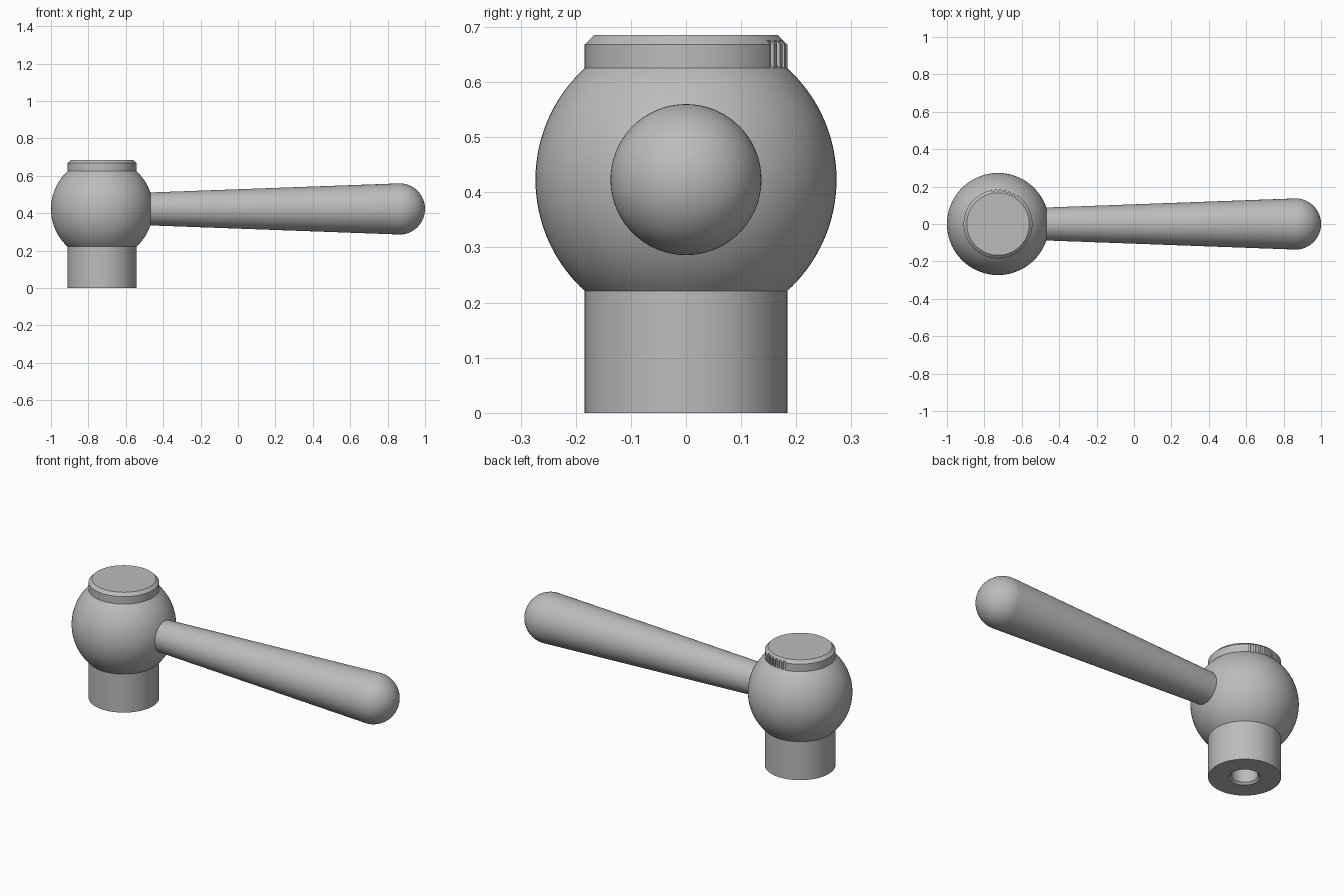
import bpy, bmesh, math

if "Cube" in bpy.data.objects:
    bpy.data.objects.remove(bpy.data.objects["Cube"], do_unlink=True)

HUB_X, BALL_Z, BALL_R, NECK_R = -0.727, 0.423, 0.273, 0.184

grey = bpy.data.materials.new("machined grey")
grey.diffuse_color = (0.5, 0.5, 0.5, 1)
grey.use_nodes = True
grey.node_tree.nodes["Principled BSDF"].inputs["Base Color"].default_value = (0.5, 0.5, 0.5, 1)


def finish(name, bm, location, rotation=(0, 0, 0)):
    """Clean the mesh, make the object and shade it smooth with sharp edges."""
    bmesh.ops.remove_doubles(bm, verts=bm.verts, dist=1e-5)
    bmesh.ops.recalc_face_normals(bm, faces=bm.faces)
    mesh = bpy.data.meshes.new(name)
    bm.to_mesh(mesh)
    bm.free()
    mesh.materials.append(grey)
    obj = bpy.data.objects.new(name, mesh)
    obj.location, obj.rotation_euler = location, rotation
    bpy.context.collection.objects.link(obj)
    bpy.ops.object.select_all(action='DESELECT')
    obj.select_set(True)
    bpy.context.view_layer.objects.active = obj
    bpy.ops.object.shade_smooth_by_angle(angle=math.radians(25))
    return obj


def lathe(name, profile, location, rotation=(0, 0, 0), segments=72):
    """Spin a (radius, height) profile around the local z axis."""
    bm = bmesh.new()
    verts = [bm.verts.new((r, 0, z)) for r, z in profile]
    edges = [bm.edges.new(pair) for pair in zip(verts, verts[1:])]
    bmesh.ops.spin(bm, geom=verts + edges, cent=(0, 0, 0), axis=(0, 0, 1),
                   angle=math.tau, steps=segments, use_merge=False)
    return finish(name, bm, location, rotation)


def arc(radius, centre, start, end, steps):
    """Profile points on a circle; angles in radians above the horizontal."""
    return [(radius * math.cos(a), centre + radius * math.sin(a))
            for a in (start + (end - start) * i / steps for i in range(steps + 1))]


# Hub: chamfered blind bore, cylindrical neck and ball
join = math.acos(NECK_R / BALL_R)
lathe("hub", [(0, 0.27), (0.068, 0.25), (0.068, 0.011), (0.079, 0), (NECK_R, 0)]
      + arc(BALL_R, BALL_Z, -join, join + 0.12, 40) + [(0, 0.645)], (HUB_X, 0, 0))

# Handle: taper with a rounded end, lying along +x
TIP_R, TIP_X = 0.137, 0.863
lathe("handle", [(0, -0.56), (0.085, -0.56), (0.088, -0.47)]
      + arc(TIP_R, TIP_X, 0.037, math.pi / 2, 20), (0, 0, BALL_Z), (0, math.pi / 2, 0))

# Cap: chamfered disc with a row of shallow grooves at the back
GROOVE_R, GROOVE_START, GROOVE_COUNT = 0.177, 56, 6
outline = []                                   # (angle, is in a groove)
for deg in range(0, 360, 4):
    step = (deg - GROOVE_START) // 4
    in_band = 0 <= step <= 2 * GROOVE_COUNT - 1
    if in_band and step % 2 == 0:
        outline += [(deg, False), (deg, True)]
    elif in_band:
        outline += [(deg, True), (deg, False)]
    else:
        outline.append((deg, False))

bm = bmesh.new()
rings = []
for r, z in [(NECK_R, 0.625), (NECK_R, 0.668), (GROOVE_R, 0.675), (0.167, 0.685)]:
    ring = []
    for deg, grooved in outline:
        rad = min(r, GROOVE_R) if grooved else r
        a = math.radians(deg)
        ring.append(bm.verts.new((rad * math.cos(a), rad * math.sin(a), z)))
    rings.append(ring)
n = len(outline)
for low, high in zip(rings, rings[1:]):
    for i in range(n):
        j = (i + 1) % n
        bm.faces.new((low[i], low[j], high[j], high[i]))
bm.faces.new(rings[-1])
finish("cap", bm, (HUB_X, 0, 0))
